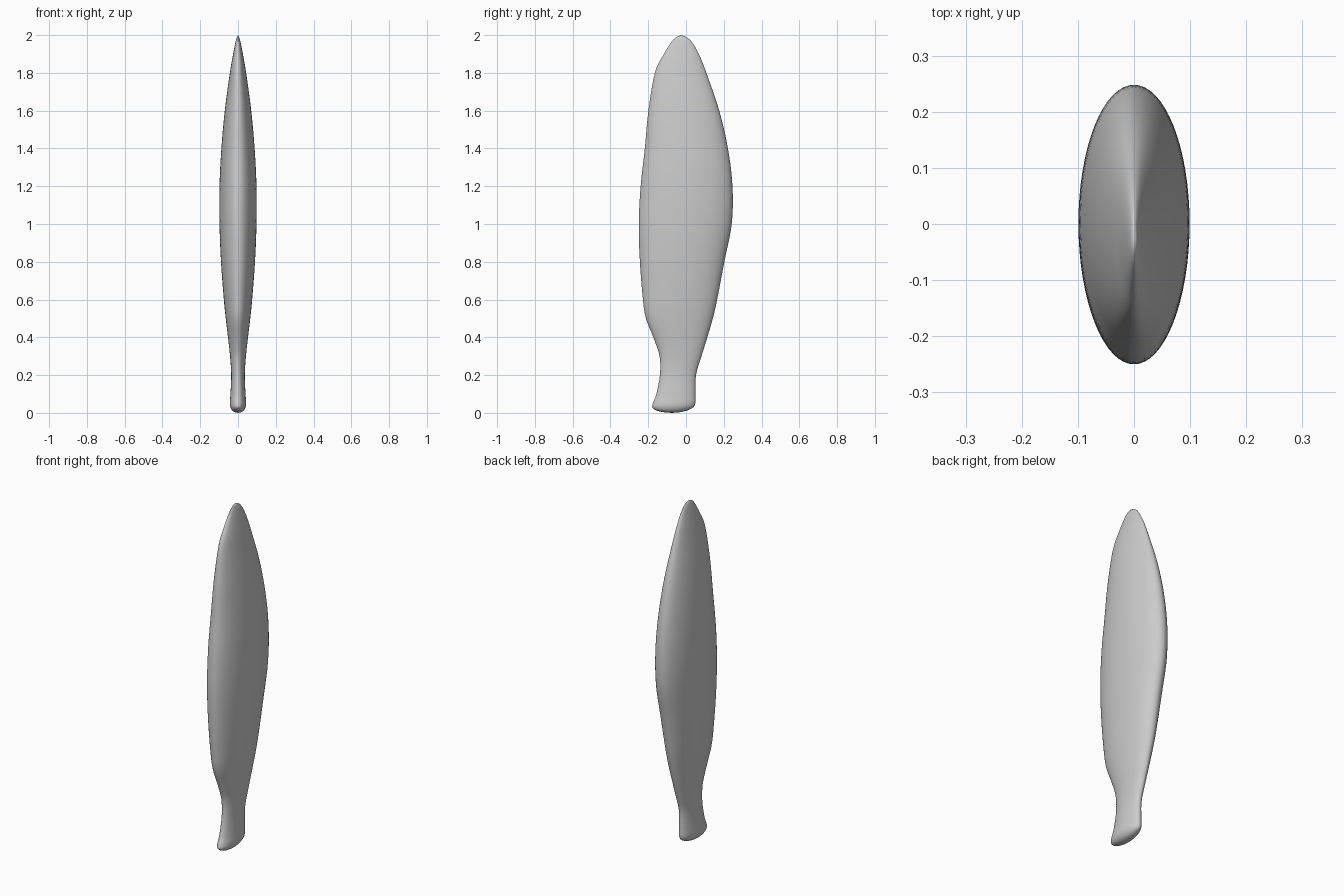
import bpy, bmesh, math
from mathutils import Vector

cube = bpy.data.objects.get("Cube")
if cube:
    bpy.data.objects.remove(cube, do_unlink=True)

SIDES = 64
STEPS = 5

# Blade sections: height, front edge y, back edge y, half thickness
SECTIONS = [
    (0.003, -0.115, -0.035, 0.016), (0.012, -0.155, 0.005, 0.030),
    (0.03, -0.178, 0.039, 0.040), (0.055, -0.174, 0.05, 0.043),
    (0.1, -0.157, 0.05, 0.040), (0.2, -0.138, 0.053, 0.036),
    (0.3, -0.140, 0.082, 0.042), (0.4, -0.173, 0.113, 0.053),
    (0.5, -0.212, 0.142, 0.065), (0.6, -0.228, 0.165, 0.075),
    (0.8, -0.244, 0.203, 0.090), (1.0, -0.25, 0.242, 0.098),
    (1.2, -0.24, 0.246, 0.098), (1.4, -0.218, 0.222, 0.088),
    (1.6, -0.199, 0.176, 0.070), (1.8, -0.165, 0.108, 0.043),
    (1.9, -0.117, 0.068, 0.026), (1.965, -0.076, 0.030, 0.013),
    (1.99, -0.052, 0.002, 0.006),
]


def smooth_sections(points, steps):
    """Run a smooth spline through the sections."""
    pts = [Vector(p) for p in points]
    pts = [2 * pts[0] - pts[1]] + pts + [2 * pts[-1] - pts[-2]]
    out = []
    for a, b, c, d in zip(pts, pts[1:], pts[2:], pts[3:]):
        for i in range(steps):
            t = i / steps
            out.append(0.5 * (2 * b + (c - a) * t
                              + (2 * a - 5 * b + 4 * c - d) * t ** 2
                              + (3 * b - a - 3 * c + d) * t ** 3))
    return out + [pts[-2]]


# Loft elliptical rings along the height
bm = bmesh.new()
rings = []
for z, front, back, half in smooth_sections(SECTIONS, STEPS):
    mid, depth = (front + back) / 2, (back - front) / 2
    rings.append([bm.verts.new((half * math.cos(a), mid + depth * math.sin(a), z))
                  for a in (2 * math.pi * k / SIDES for k in range(SIDES))])
for low, high in zip(rings, rings[1:]):
    for k in range(SIDES):
        n = (k + 1) % SIDES
        bm.faces.new((low[k], low[n], high[n], high[k]))

# Close the butt and the tip with rounded ends
for ring, centre in ((rings[0], (0, -0.075, 0)), (rings[-1], (0, -0.026, 2))):
    pole = bm.verts.new(centre)
    for k in range(SIDES):
        bm.faces.new((ring[k], ring[(k + 1) % SIDES], pole))
bmesh.ops.recalc_face_normals(bm, faces=bm.faces)

mesh = bpy.data.meshes.new("blade")
bm.to_mesh(mesh)
bm.free()
blade = bpy.data.objects.new("blade", mesh)
bpy.context.collection.objects.link(blade)

# Single grey finish
grey = bpy.data.materials.new("light grey")
grey.use_nodes = True
grey.diffuse_color = (0.6, 0.6, 0.6, 1)
for node in grey.node_tree.nodes:
    if node.type == "BSDF_PRINCIPLED":
        node.inputs["Base Color"].default_value = grey.diffuse_color
mesh.materials.append(grey)
for poly in mesh.polygons:
    poly.use_smooth = True
